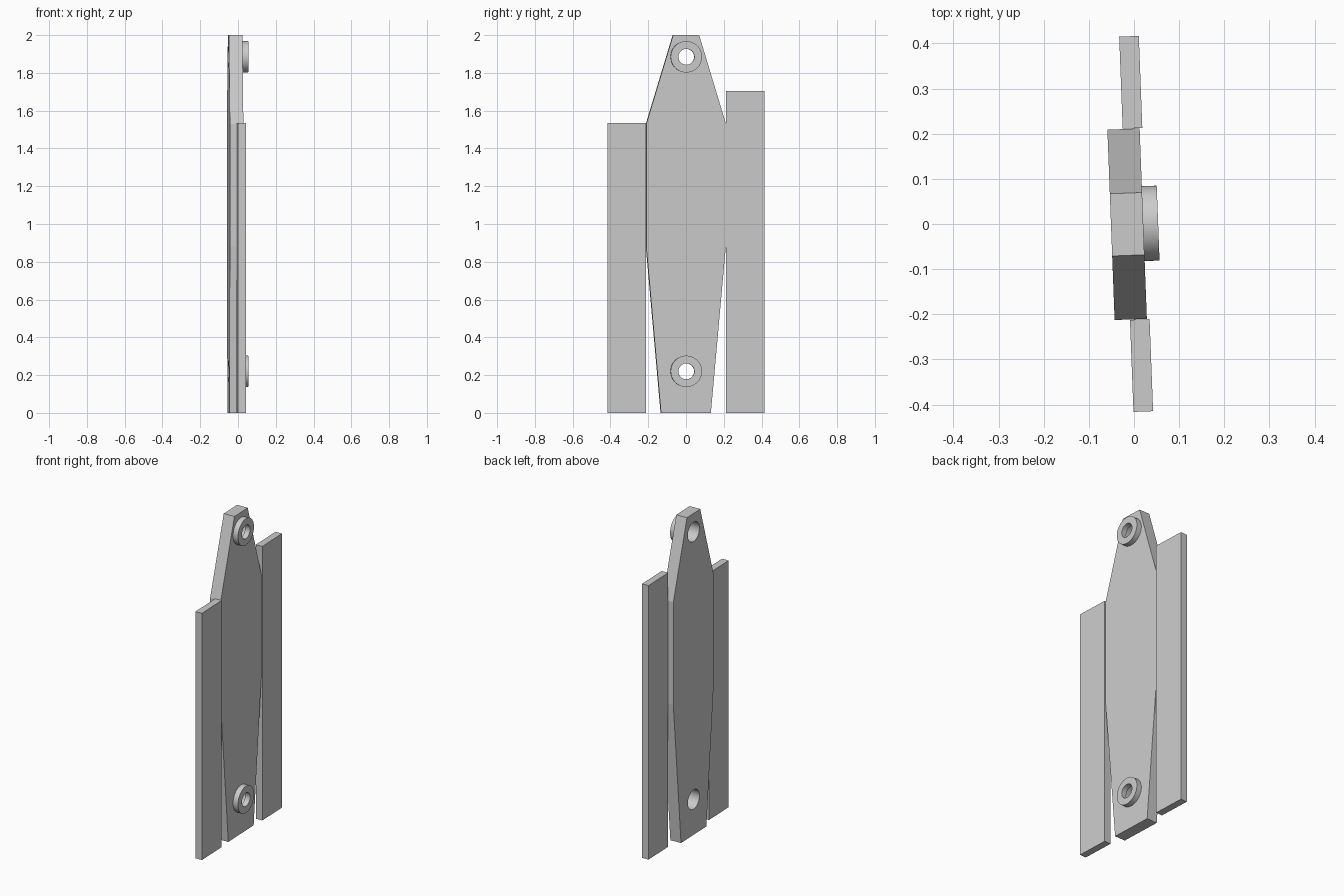
import bpy, bmesh, math
from mathutils import Matrix

if "Cube" in bpy.data.objects:
    bpy.data.objects.remove(bpy.data.objects["Cube"])

TURN = Matrix.Rotation(0.038, 4, 'Z')  # the whole assembly is turned slightly
grey = bpy.data.materials.new("grey")
grey.diffuse_color = (0.6, 0.6, 0.6, 1)
grey.use_nodes = True
grey.node_tree.nodes["Principled BSDF"].inputs["Base Color"].default_value = grey.diffuse_color


def finish(bm, name):
    bmesh.ops.recalc_face_normals(bm, faces=bm.faces)
    mesh = bpy.data.meshes.new(name)
    bm.to_mesh(mesh)
    bm.free()
    mesh.transform(TURN)
    mesh.materials.append(grey)
    ob = bpy.data.objects.new(name, mesh)
    bpy.context.collection.objects.link(ob)
    return ob


def plate(name, profile, x0, x1):
    """Extrude a y/z outline from x0 to x1."""
    bm = bmesh.new()
    face = bm.faces.new([bm.verts.new((x0, y, z)) for y, z in profile])
    ext = bmesh.ops.extrude_face_region(bm, geom=[face])
    verts = [v for v in ext["geom"] if isinstance(v, bmesh.types.BMVert)]
    bmesh.ops.translate(bm, verts=verts, vec=(x1 - x0, 0, 0))
    return finish(bm, name)


def lathe(name, section, z, n=64):
    """Revolve a closed (x, radius) section about an x-wise axis at height z."""
    bm = bmesh.new()
    rings = []
    for i in range(n):
        a = 2 * math.pi * i / n
        rings.append([bm.verts.new((x, r * math.cos(a), z + r * math.sin(a)))
                      for x, r in section])
    m = len(section)
    for i in range(n):
        p, q = rings[i], rings[(i + 1) % n]
        for j in range(m):
            k = (j + 1) % m
            bm.faces.new((p[j], p[k], q[k], q[j]))
    return finish(bm, name)


def circle(r, z, n=64):
    return [(r * math.cos(2 * math.pi * i / n), z + r * math.sin(2 * math.pi * i / n))
            for i in range(n)]


# Tapered centre plate
BACK, FACE = -0.051, 0.0205
centre = plate("centre_plate", [(-0.133, 0), (0.131, 0), (0.211, 0.89), (0.211, 1.53),
                                (0.069, 2), (-0.069, 2), (-0.211, 1.53), (-0.211, 0.88)],
               BACK, FACE)

# Raised bushings over wider holes bored through the plate
for label, z in (("lower", 0.22), ("upper", 1.885)):
    bore = plate(label + "_bore_cutter", circle(0.06, z), BACK - 0.05, FACE + 0.05)
    bore.hide_render = True
    bore.hide_set(True)
    cut = centre.modifiers.new(label + "_bore", 'BOOLEAN')
    cut.operation, cut.solver, cut.object = 'DIFFERENCE', 'EXACT', bore
    ring = lathe(label + "_bushing", [(FACE, 0.042), (0.0535, 0.042),
                                      (0.0535, 0.083), (FACE, 0.083)], z)
    bpy.context.view_layer.objects.active = ring
    bpy.ops.object.select_all(action='DESELECT')
    ring.select_set(True)
    bpy.ops.object.shade_smooth_by_angle(angle=math.radians(30))

# Side strips of unequal height
for name, y0, y1, top in (("front_strip", -0.416, -0.212, 1.535),
                          ("back_strip", 0.212, 0.416, 1.705)):
    plate(name, [(y0, 0), (y1, 0), (y1, top), (y0, top)], -0.017, 0.0265)
